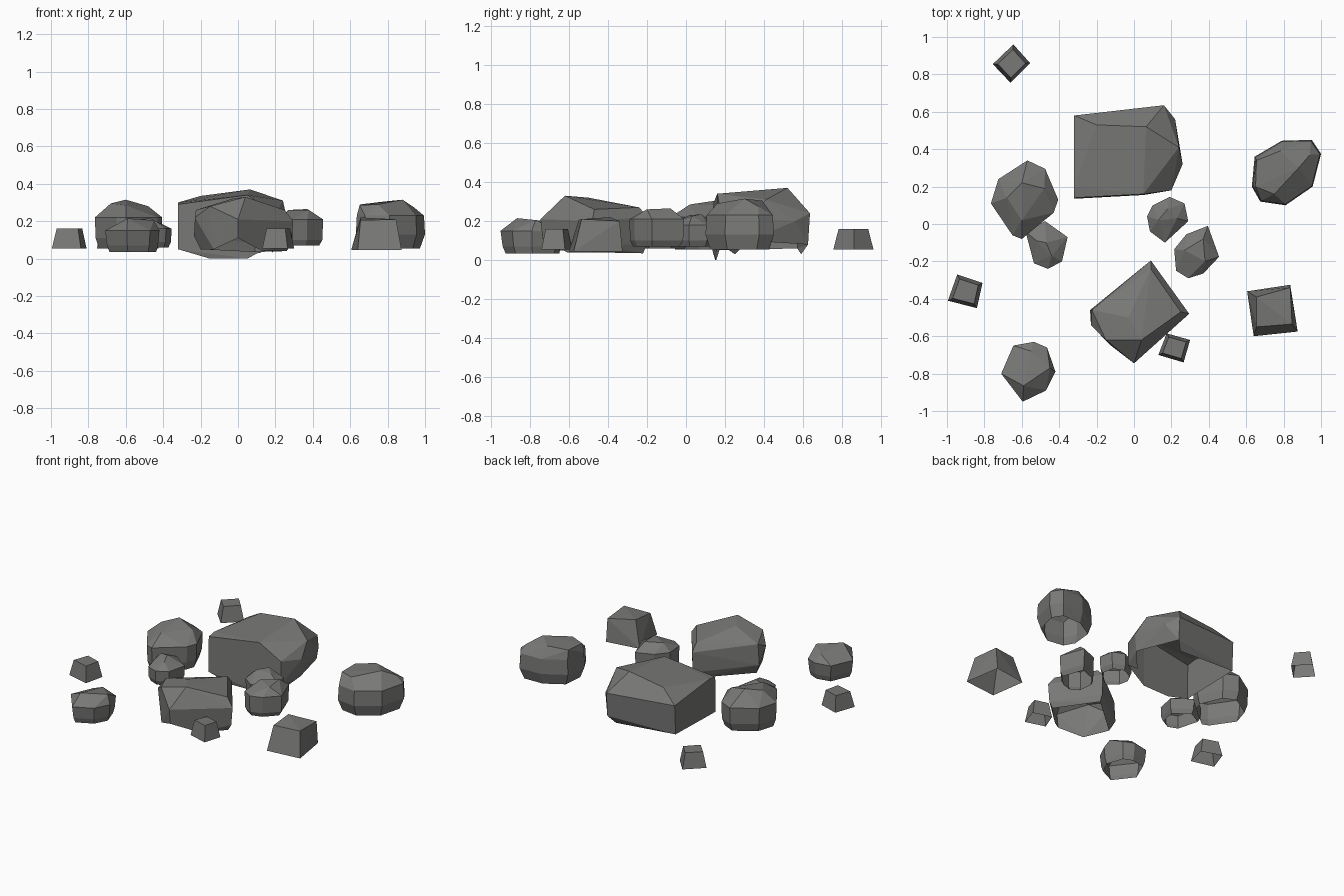
import bpy, bmesh
from mathutils import Vector

stone = bpy.data.materials.new("grey stone")
stone.diffuse_color = (0.19, 0.19, 0.185, 1)


def hull_rock(name, pts):
    """Faceted boulder: convex hull of a few points, left open underneath."""
    bm = bmesh.new()
    for p in pts:
        bm.verts.new(p)
    res = bmesh.ops.convex_hull(bm, input=bm.verts[:])
    junk = {v for v in res["geom_interior"] + res["geom_unused"]
            if isinstance(v, bmesh.types.BMVert)}
    bmesh.ops.delete(bm, geom=list(junk), context='VERTS')
    bmesh.ops.recalc_face_normals(bm, faces=bm.faces[:])
    under = [f for f in bm.faces if f.normal.z < -0.62]
    bmesh.ops.delete(bm, geom=under, context='FACES')
    bmesh.ops.dissolve_limit(bm, angle_limit=0.07, verts=bm.verts[:], edges=bm.edges[:])
    me = bpy.data.meshes.new(name)
    bm.to_mesh(me)
    bm.free()
    me.materials.append(stone)
    bpy.context.collection.objects.link(bpy.data.objects.new(name, me))


def boulder(name, outline, levels, crown):
    """Stack scaled copies of a plan outline (z, scale), closed by crown points."""
    c = sum((Vector(p) for p in outline), Vector((0, 0))) / len(outline)
    pts = [(*(c + (Vector(p) - c) * s), z) for z, s in levels for p in outline]
    hull_rock(name, pts + crown)


# large back slab
hull_rock("back_slab", [
    (-.32, .14, .29), (-.32, .2, .30), (-.32, .58, .26), (-.2, .53, .335), (.065, .52, .37),
    (.05, .16, .34), (.24, .41, .31), (.2, .18, .24), (.26, .32, .22), (.16, .635, .24),
    (.22, .56, .2), (.16, .625, .08), (.25, .32, .1), (.2, .18, .08),
    (-.32, .135, .05), (-.32, .57, .06),
    (-.15, .15, .0), (.05, .155, .0), (.18, .25, .03), (.12, .59, .03), (-.24, .55, .04)])

# large front boulder, its front rim lifted off the ground
hull_rock("front_boulder", [
    (.04, -.62, .33), (-.15, -.62, .28), (-.03, -.5, .32), (.09, -.24, .27), (.09, -.195, .22),
    (-.225, -.46, .26), (.25, -.47, .26), (.295, -.48, .2), (0, -.745, .21),
    (-.23, -.54, .22), (-.235, -.46, .12), (.09, -.2, .08), (.285, -.48, .08),
    (0, -.735, .11), (-.13, -.645, .05), (.13, -.61, .04),
    (-.2, -.48, .05), (.09, -.22, .035), (.26, -.48, .04)])

# round boulders left and right
boulder("left_boulder",
        [(-.57, .34), (-.475, .295), (-.405, .13), (-.43, .06), (-.6, -.08), (-.65, -.06),
         (-.765, .11), (-.725, .24)],
        [(.055, .88), (.11, .98), (.22, 1)],
        [(-.68, .14, .295), (-.6, .02, .285), (-.6, .22, .315), (-.48, .19, .28)])
boulder("right_boulder",
        [(.645, .36), (.79, .445), (.95, .45), (1.0, .375), (.955, .2), (.81, .1),
         (.675, .12), (.63, .2)],
        [(.055, .86), (.13, 1), (.23, .97)],
        [(.65, .2, .285), (.655, .34, .29), (.75, .16, .29), (.78, .39, .305), (.88, .3, .315),
         (.94, .37, .275)])

# medium stones tucked between the boulders
boulder("left_small_stone",
        [(-.58, -.04), (-.475, .015), (-.355, -.07), (-.385, -.2), (-.46, -.24), (-.535, -.21)],
        [(.06, .85), (.09, .97), (.16, 1)],
        [(-.47, -.1, .215), (-.52, -.09, .21), (-.44, -.17, .2)])
boulder("right_small_stone",
        [(.215, -.135), (.28, -.055), (.395, -.01), (.455, -.175), (.37, -.265), (.29, -.29),
         (.225, -.25)],
        [(.07, .85), (.1, .97), (.21, 1)],
        [(.37, -.08, .265), (.27, -.14, .26), (.38, -.2, .26)])
boulder("centre_small_stone",
        [(.07, .04), (.1, .1), (.19, .145), (.27, .11), (.29, .015), (.165, -.1), (.085, -.04)],
        [(.07, .85), (.1, .97), (.18, 1)],
        [(.18, .08, .235), (.13, .02, .23), (.23, .03, .225)])
boulder("front_left_stone",
        [(-.645, -.65), (-.535, -.63), (-.465, -.66), (-.42, -.79), (-.47, -.89),
         (-.595, -.95), (-.71, -.8)],
        [(.035, .86), (.07, .94), (.15, 1)],
        [(-.59, -.865, .215), (-.45, -.77, .205), (-.55, -.68, .195)])

# four-sided block with a lopsided top
boulder("right_block", [(.605, -.36), (.835, -.325), (.875, -.575), (.64, -.6)],
        [(.045, 1)],
        [(.655, -.39, .22), (.835, -.34, .2), (.845, -.535, .21), (.655, -.55, .205)])

# pebbles narrowing to the top
pebbles = {
    "front_pebble": [(.175, -.585), (.3, -.62), (.265, -.74), (.13, -.7)],
    "left_pebble": [(-.945, -.27), (-.81, -.315), (-.84, -.45), (-.995, -.41)],
    "back_pebble": [(-.645, .96), (-.555, .86), (-.66, .755), (-.755, .855)],
}
for name, plan in pebbles.items():
    boulder(name, plan, [(.055, 1), (.16, .74)], [])
